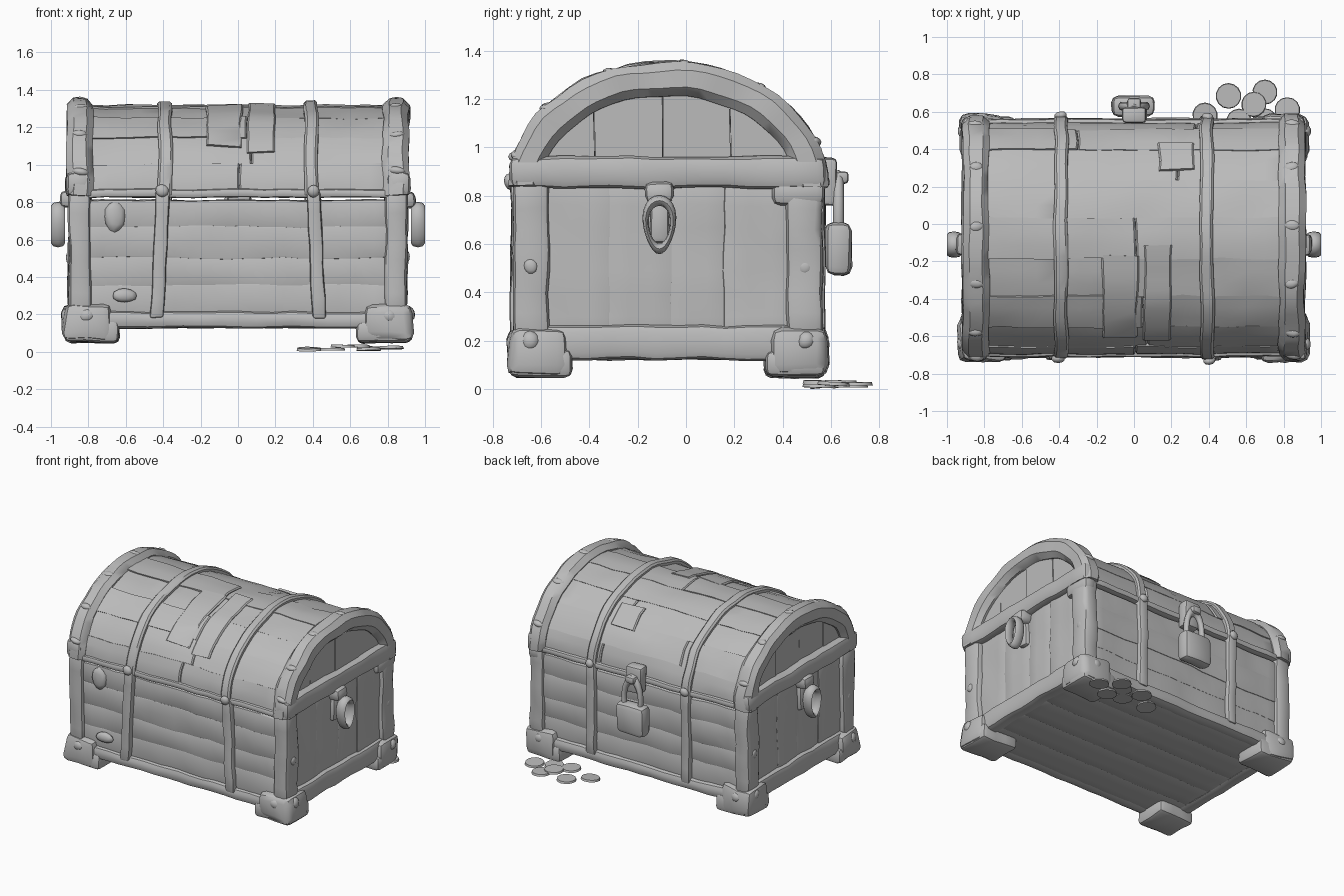
import bpy, bmesh, random
from math import sin, cos, pi, radians
from mathutils import Vector, Matrix, noise

random.seed(4)
if "Cube" in bpy.data.objects:
    bpy.data.objects.remove(bpy.data.objects["Cube"])

mat = bpy.data.materials.new("weathered grey")
mat.use_nodes = True
GREY = (0.5, 0.5, 0.5, 1)
mat.diffuse_color = GREY
mat.node_tree.nodes["Principled BSDF"].inputs["Base Color"].default_value = GREY

CY = -0.075                # centre of the chest in depth
SEAM = 0.84                # height of the lid seam
RY, RZ = 0.66, 0.515       # lid arch radii


def finish(bm, name, wear=0.01):
    """Wear the surface unevenly and turn it into a smooth-shaded object."""
    for v in bm.verts:
        v.co += noise.noise_vector(v.co * 6) * wear
    bmesh.ops.recalc_face_normals(bm, faces=bm.faces)
    me = bpy.data.meshes.new(name)
    bm.to_mesh(me)
    bm.free()
    me.materials.append(mat)
    ob = bpy.data.objects.new(name, me)
    bpy.context.collection.objects.link(ob)
    bpy.ops.object.select_all(action='DESELECT')
    ob.select_set(True)
    bpy.context.view_layer.objects.active = ob
    bpy.ops.object.shade_smooth_by_angle(angle=radians(40))
    return ob


def cut_along(bm, axis, step=0.1):
    """Add loops across every long edge that runs along an axis."""
    long = [e for e in bm.edges
            if abs((e.verts[0].co - e.verts[1].co).normalized()[axis]) > 0.99
            and e.calc_length() > step * 1.5]
    if long:
        n = int(max(e.calc_length() for e in long) / step)
        bmesh.ops.subdivide_edges(bm, edges=long, cuts=n, use_grid_fill=True)


def box(name, x, y, z, bevel=0.02, wear=0.01, lean=0.0):
    bm = bmesh.new()
    bmesh.ops.create_cube(bm, size=1)
    for v in bm.verts:
        v.co = [a + (b - a) * (c + 0.5) for (a, b), c in zip((x, y, z), v.co)]
    bmesh.ops.bevel(bm, geom=bm.edges[:], offset=bevel, segments=2, affect='EDGES', profile=0.5)
    for axis in range(3):
        cut_along(bm, axis)
    for v in bm.verts:
        v.co.x += lean * (z[1] - v.co.z)
    return finish(bm, name, wear)


def arch(name, x0, x1, inset0, inset1, t0=0.0, t1=pi, bevel=0.02, wear=0.01):
    """Sweep a chamfered bar around the lid curve; t runs from back to front."""
    c = bevel
    section = [(x0 + c, inset0), (x1 - c, inset0), (x1, inset0 + c), (x1, inset1 - c),
               (x1 - c, inset1), (x0 + c, inset1), (x0, inset1 - c), (x0, inset0 + c)]
    steps = max(3, int((t1 - t0) / 0.1))
    bm = bmesh.new()
    rings = []
    for i in range(steps + 1):
        t = t0 + (t1 - t0) * i / steps
        rings.append([bm.verts.new((x, CY + (RY - d) * cos(t), SEAM + (RZ - d) * sin(t)))
                      for x, d in section])
    for a, b in zip(rings, rings[1:]):
        for k in range(8):
            bm.faces.new((a[k], a[k - 1], b[k - 1], b[k]))
    bm.faces.new(rings[0])
    bm.faces.new(rings[-1])
    cut_along(bm, 0, 0.12)
    return finish(bm, name, wear)


def ring(name, centre, scale, tube, turn=0.0, taper=0.0):
    """Oval ring standing upright, optionally narrowed toward its lower end."""
    bpy.ops.mesh.primitive_torus_add(major_segments=24, minor_segments=8,
                                     major_radius=1, minor_radius=tube)
    ob = bpy.context.object
    ob.name = name
    ob.data.transform(Matrix.Rotation(pi / 2, 4, 'X'))
    for v in ob.data.vertices:
        v.co.x *= 1 + taper * v.co.z
    spin = Matrix.Rotation(turn, 4, 'Z') @ Matrix.Diagonal((*scale, 1))
    ob.data.transform(Matrix.Translation(centre) @ spin)
    ob.data.materials.append(mat)
    bpy.ops.object.shade_smooth_by_angle(angle=radians(60))


def lump(name, p, size):
    bm = bmesh.new()
    bmesh.ops.create_icosphere(bm, subdivisions=2, radius=1)
    for v in bm.verts:
        v.co = Vector(p) + Vector([a * b for a, b in zip(v.co, size)])
    finish(bm, name, 0.015)


# Floor boards
for i in range(5):
    y = CY - 0.58 + i * 0.232
    box("floor_board", (-0.84, 0.84), (y, y + 0.236), (0.13, 0.19), 0.005, 0.005)

# Wall boards: horizontal at front and back, upright on the ends
for s, side in ((-1, "front"), (1, "back")):
    z = 0.17
    for h in (0.19, 0.16, 0.17, 0.15):
        face = CY + s * (0.616 + random.uniform(-0.005, 0.005))
        box(side + "_board", (-0.83, 0.83), sorted((face, face - s * 0.08)), (z, z + h), 0.008, 0.012)
        z += h - 0.01
for s in (-1, 1):
    y = CY - 0.56
    for w in (0.32, 0.27, 0.23, 0.3):
        face = s * (0.87 + random.uniform(-0.006, 0.006))
        box("end_board", sorted((face, face - s * 0.08)), (y, y + w), (0.2, 0.86), 0.008, 0.012)
        y += w - 0.01

# Corner posts, blocks and feet
for sx in (-1, 1):
    for sy in (-1, 1):
        def part(name, xa, xb, ya, yb, z, bevel, wear=0.012):
            box(name, sorted((sx * xa, sx * xb)), sorted((CY + sy * ya, CY + sy * yb)), z, bevel, wear)
        part("corner_post", 0.785, 0.905, 0.49, 0.64, (0.2, 0.86), 0.03)
        part("corner_block", 0.68, 0.935, 0.42, 0.66, (0.055, 0.255), 0.045, 0.02)
        part("foot", 0.635, 0.925, 0.4, 0.65, (0.05, 0.165), 0.03)
        lump("foot_stud", (sx * 0.915, CY + sy * 0.57, 0.2), (0.03, 0.04, 0.04))
        lump("foot_stud", (sx * 0.81, CY + sy * 0.64, 0.19), (0.045, 0.03, 0.04))
        lump("post_stud", (sx * 0.9, CY + sy * 0.57, 0.5), (0.013, 0.03, 0.03))

# Bottom rails
for s in (-1, 1):
    box("long_rail", (-0.8, 0.8), sorted((CY + s * 0.54, CY + s * 0.64)), (0.125, 0.215), 0.03)
    box("end_rail", sorted((s * 0.8, s * 0.9)), (CY - 0.55, CY + 0.55), (0.12, 0.265), 0.03)

# Swollen knots on the front and a bracket under the back left lid corner
lump("front_knot", (-0.61, CY - 0.625, 0.3), (0.065, 0.025, 0.04))
lump("front_knot", (-0.66, CY - 0.615, 0.72), (0.055, 0.025, 0.08))
box("corner_bracket", (0.8, 0.91), (0.36, 0.57), (0.76, 0.87), 0.035)

# Lid boards, each strip broken at a random joint
strips = 9
for i in range(strips):
    t0 = pi * i / strips
    joint = random.uniform(-0.5, 0.5)
    for x0, x1 in ((-0.82, joint), (joint + 0.002, 0.82)):
        d = 0.038 + random.uniform(-0.006, 0.008)
        arch("lid_board", x0, x1, d, d + 0.06, t0, t0 + pi / strips + 0.006, 0.008, 0.013)

# Thin repair boards on the lid
for x0, x1, t0, t1 in ((0.05, 0.2, 0.52, 0.84), (-0.17, 0.02, 0.55, 0.82), (0.13, 0.32, 0.2, 0.3)):
    arch("patch_board", x0, x1, 0.031, 0.06, pi * t0, pi * t1, 0.008, 0.014)

# Lid rims and arched ends
for s in (-1, 1):
    box("lid_rim", (-0.82, 0.82), sorted((CY + s * 0.56, CY + s * 0.635)), (0.825, 0.87), 0.015)
    arch("end_arch", *sorted((s * 0.775, s * 0.915)), 0.0, 0.14, bevel=0.035, wear=0.014)
    box("end_beam", sorted((s * 0.79, s * 0.92)), (CY - 0.655, CY + 0.65), (0.83, 0.96), 0.035, 0.012)
    edges = [CY + w for w in (-0.56, -0.3, -0.02, 0.26, 0.54)]
    for a, b in zip(edges, edges[1:]):
        # Upright boards trimmed to the arch curve
        bm = bmesh.new()
        face = s * (0.868 + random.uniform(-0.006, 0.006))
        ys = [a + (b - 0.003 - a) * k / 4 for k in range(5)]
        outline = [(ys[0], 0.86), (ys[-1], 0.86)] + [
            (y, SEAM + (RZ - 0.08) * max(0.06, 1 - ((y - CY) / (RY - 0.08)) ** 2) ** 0.5)
            for y in reversed(ys)]
        f = bm.faces.new([bm.verts.new((face, y, z)) for y, z in outline])
        out = bmesh.ops.extrude_face_region(bm, geom=[f])["geom"]
        for v in out:
            if isinstance(v, bmesh.types.BMVert):
                v.co.x -= s * 0.06
        finish(bm, "lid_end_board", 0.01)
    for t in (0.12, 0.3, 0.47, 0.62, 0.78, 0.92):
        y, z = CY + (RY - 0.014) * cos(pi * t), SEAM + (RZ - 0.014) * sin(pi * t)
        lump("arch_stud", (s * 0.845, y, z), (0.045, 0.03, 0.022))

# Metal straps over lid and walls
for s in (-1, 1):
    arch("lid_strap", s * 0.39 - 0.036, s * 0.39 + 0.036, 0.014, 0.07, bevel=0.012)
    for x, sy, lean in ((0.4, -1, 0.05), (0.39, 1, 0.0)):
        box("wall_strap", (s * x - 0.036, s * x + 0.036), sorted((CY + sy * 0.59, CY + sy * 0.65)),
            (0.18, 0.86), 0.014, lean=s * lean)
        lump("strap_stud", (s * x, CY + sy * 0.65, 0.86), (0.032, 0.022, 0.032))

# End handles with their mounts
for s in (-1, 1):
    box("handle_mount", sorted((s * 0.84, s * 0.95)), (-0.17, -0.05), (0.77, 0.86), 0.03)
    ring("handle_ring", (s * 0.962, -0.11, 0.68), (0.056, 0.17, 0.1), 0.22, pi / 2, 0.2)
    box("handle_plate", sorted((s * 0.84, s * 0.895)), (-0.15, -0.07), (0.6, 0.78), 0.02)

# Padlock and hasp on the back
box("padlock_body", (-0.115, 0.11), (0.575, 0.685), (0.47, 0.69), 0.035)
ring("padlock_shackle", (0, 0.63, 0.72), (0.068, 0.09, 0.15), 0.25)
box("hasp", (-0.06, 0.06), (0.54, 0.625), (0.76, 0.96), 0.02)
box("hasp_loop", (-0.035, 0.035), (0.58, 0.675), (0.85, 0.9), 0.015)

# Scattered coins on the ground
coins = [(0.505, 0.685), (0.7, 0.705), (0.64, 0.64), (0.38, 0.58), (0.82, 0.61), (0.56, 0.55), (0.7, 0.55)]
for i, (x, y) in enumerate(coins):
    bm = bmesh.new()
    bmesh.ops.create_cone(bm, cap_ends=True, segments=14, radius1=0.068, radius2=0.064, depth=0.014)
    tilt = Matrix.Rotation(random.uniform(-0.08, 0.08), 4, 'X')
    bmesh.ops.transform(bm, matrix=Matrix.Translation((x, y, 0.014 + 0.008 * (i % 3))) @ tilt, verts=bm.verts)
    finish(bm, "coin", 0.003)
